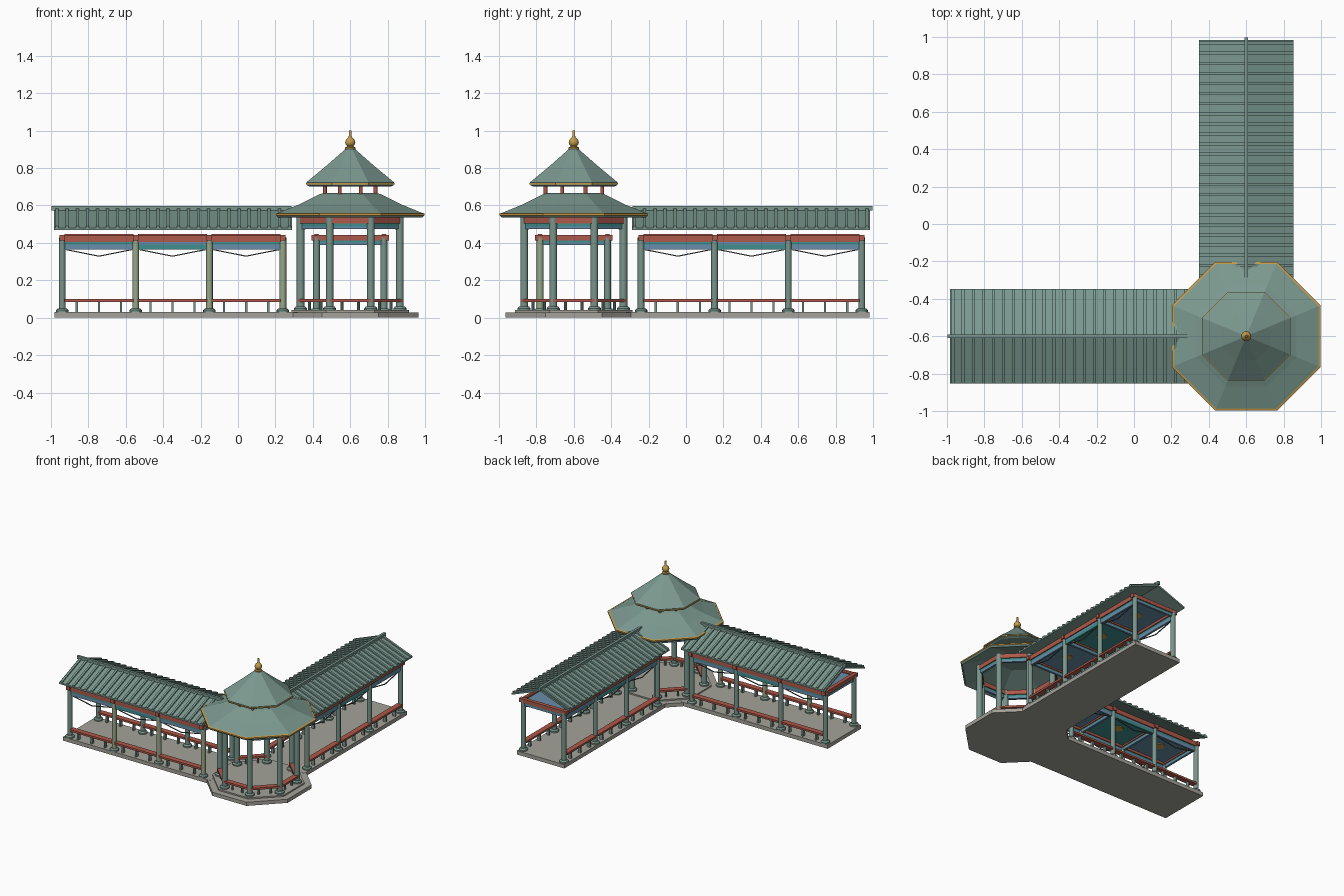
import bpy, bmesh, math
from mathutils import Vector

if "Cube" in bpy.data.objects:
    bpy.data.objects.remove(bpy.data.objects["Cube"])

CX, CY = 0.6, -0.6          # pavilion centre


def mat(name, col):
    m = bpy.data.materials.new(name)
    m.diffuse_color = (*col, 1)
    m.use_nodes = True
    m.node_tree.nodes["Principled BSDF"].inputs["Base Color"].default_value = m.diffuse_color
    return m


ROOF = mat("roof_green", (0.20, 0.32, 0.28))
POST = mat("post_green", (0.19, 0.30, 0.26))
OLIVE = mat("pale_olive", (0.31, 0.39, 0.25))
RED = mat("beam_red", (0.42, 0.10, 0.07))
STONE = mat("stone", (0.37, 0.36, 0.32))
GOLD = mat("gold", (0.55, 0.33, 0.07))
BLUE = mat("frieze_blue", (0.14, 0.27, 0.40))
TEAL = mat("frieze_teal", (0.05, 0.28, 0.27))
DARK = mat("dark_grey", (0.09, 0.11, 0.10))


def west(u, v, z):
    return Vector((u, CY + v, z))


def north(u, v, z):
    return Vector((CX - v, -u, z))


def pav(x, y, z):
    return Vector((CX + x, CY + y, z))


class Part:
    """Collects simple solids into one object."""

    def __init__(self, name, material, f=pav):
        self.name, self.mat, self.f, self.bm = name, material, f, bmesh.new()

    def loft(self, rings, cap=True):
        vr = [[self.bm.verts.new(self.f(*p)) for p in r] for r in rings]
        n = len(vr[0])
        for a, b in zip(vr, vr[1:]):
            for i in range(n):
                j = (i + 1) % n
                self.bm.faces.new((a[i], a[j], b[j], b[i]))
        if cap:
            self.bm.faces.new(vr[0])
            self.bm.faces.new(vr[-1])
        else:
            for i in range(n):
                j = (i + 1) % n
                self.bm.faces.new((vr[-1][i], vr[-1][j], vr[0][j], vr[0][i]))

    def box(self, u0, u1, v0, v1, z0, z1):
        self.loft([[(u0, v0, z), (u1, v0, z), (u1, v1, z), (u0, v1, z)] for z in (z0, z1)])

    def section(self, prof, u0, u1):
        self.loft([[(u, v, z) for v, z in prof] for u in (u0, u1)])

    def turned(self, u, v, prof, n=16, turn=0.0, cap=True):
        ang = [turn + 2 * math.pi * i / n for i in range(n)]
        self.loft([[(u + r * math.cos(a), v + r * math.sin(a), z) for a in ang] for r, z in prof], cap)

    def octagon(self, prof, cap=True):
        k = 1 / math.cos(math.pi / 8)
        self.turned(0, 0, [(a * k, z) for a, z in prof], 8, math.pi / 8, cap)

    def plank(self, p, q, w, z0, z1):
        """Upright plank between two plan points."""
        p, q = Vector(p), Vector(q)
        d = (q - p).normalized() * w / 2
        s = Vector((-d.y, d.x))
        pts = [p + s, q + s, q - s, p - s]
        self.loft([[(c.x, c.y, z) for c in pts] for z in (z0, z1)])

    def done(self, smooth=False):
        bmesh.ops.recalc_face_normals(self.bm, faces=self.bm.faces)
        me = bpy.data.meshes.new(self.name)
        self.bm.to_mesh(me)
        self.bm.free()
        me.materials.append(self.mat)
        ob = bpy.data.objects.new(self.name, me)
        bpy.context.collection.objects.link(ob)
        if smooth:
            bpy.ops.object.select_all(action='DESELECT')
            ob.select_set(True)
            bpy.context.view_layer.objects.active = ob
            bpy.ops.object.shade_smooth_by_angle(angle=math.radians(40))


COLS = [-0.94, -0.547, -0.153, 0.24]
SIDE = 0.18


def corridor(tag, f):
    def part(name, m):
        return Part(tag + "_" + name, m, f)

    # Stone floor
    p = part("floor", STONE)
    p.box(-0.98, 0.32, -0.21, 0.21, 0, 0.03)
    p.done()

    # Columns with round footings
    green, olive, foot = part("columns", POST), part("olive_columns", OLIVE), part("footings", POST)
    for i, u in enumerate(COLS):
        for v in (-SIDE, SIDE):
            pale = tag == "west" and v < 0 and i > 0
            (olive if pale else green).turned(u, v, [(0.018, 0.03), (0.018, 0.43)])
            foot.turned(u, v, [(0.033, 0.03), (0.033, 0.04), (0.024, 0.05)])
    for p in (green, olive, foot):
        if len(p.bm.verts):
            p.done(True)

    # Long beams, cross beams, friezes, hanging braces and benches
    beam, bench, legs = part("beams", RED), part("bench_seats", RED), part("bench_legs", POST)
    blue, teal = part("blue_panels", BLUE), part("teal_panels", TEAL)
    brace, gold = part("hanging_braces", DARK), part("ceiling_medallions", GOLD)
    for u in COLS:
        beam.box(u - 0.015, u + 0.015, -0.207, 0.207, 0.412, 0.442)
        teal.box(u - 0.008, u + 0.008, -0.165, 0.165, 0.402, 0.412)
        blue.box(u - 0.008, u + 0.008, -0.165, 0.165, 0.388, 0.402)
    for i, (a, b) in enumerate(zip(COLS, COLS[1:])):
        m, a2, b2 = (a + b) / 2, a + 0.012, b - 0.012
        low, high = (teal, blue) if i == 1 else (blue, teal)
        for v in (-SIDE, SIDE):
            w = 0.016
            beam.section([(v - w, 0.405), (v + w, 0.405), (v + w, 0.44), (v + w - 0.006, 0.447),
                          (v - w + 0.006, 0.447), (v - w, 0.44)], a2, b2)
            high.box(a2, b2, v - 0.008, v + 0.008, 0.391, 0.405)
            low.box(a2, b2, v - 0.008, v + 0.008, 0.366, 0.391)
            for e in (a + 0.02, b - 0.02):
                brace.loft([[(uu, v + s, zz + t) for s, t in
                             ((-0.003, 0), (0.003, 0), (0.003, 0.006), (-0.003, 0.006))]
                            for uu, zz in ((e, 0.361), (m, 0.326))])
            bench.box(a2, b2, v - 0.022, v + 0.022, 0.085, 0.1)
            for du in (-0.118, 0, 0.118):
                legs.box(m + du - 0.006, m + du + 0.006, v - 0.012, v + 0.012, 0.03, 0.085)
        # Ceiling panel of each bay
        (teal if i == 1 else blue).box(a2, b2, -0.166, 0.166, 0.424, 0.432)
        gold.turned(m, 0, [(0.04, 0.419), (0.04, 0.4245)], 8)
    for p in (beam, bench, legs, blue, teal, brace, gold):
        p.done()

    # Gable roof, raised tile rows and ridge
    p = part("roof", ROOF)
    p.section([(-0.252, 0.468), (0, 0.562), (0.252, 0.468), (0.252, 0.48), (0, 0.577), (-0.252, 0.48)],
              -0.985, 0.288)
    p.done()
    p = part("tile_rows", ROOF)
    for k in range(24):
        u = -0.967 + k * 0.054
        for s in (-1, 1):
            p.section([(s * 0.253, 0.476), (s * 0.253, 0.49), (0, 0.587), (0, 0.573)], u - 0.008, u + 0.008)
    p.done()
    p = part("ridge", ROOF)
    p.box(-0.998, 0.285, -0.01, 0.01, 0.572, 0.597)
    p.done()


corridor("west", west)
corridor("north", north)

# Pavilion stepped base
p = Part("pavilion_base", STONE)
p.octagon([(0.365, 0), (0.365, 0.029)])
p.octagon([(0.315, 0.029), (0.315, 0.04)])
p.done()

# Pavilion columns and footings
R = 0.287
corner = [(R * math.cos(math.pi * (2 * i + 1) / 8), R * math.sin(math.pi * (2 * i + 1) / 8)) for i in range(8)]
p, q = Part("pavilion_columns", POST), Part("pavilion_footings", POST)
for x, y in corner:
    p.turned(x, y, [(0.021, 0.04), (0.021, 0.545)])
    q.turned(x, y, [(0.035, 0.04), (0.035, 0.05), (0.026, 0.06)])
p.done(True)
q.done(True)

# Ring beams, friezes and benches (open towards both corridors)
beam, teal, blue = Part("ring_beams", RED), Part("ring_frieze_teal", TEAL), Part("ring_frieze_blue", BLUE)
seat, legs = Part("pavilion_benches", RED), Part("pavilion_bench_legs", POST)
for i in range(8):
    a, b = corner[i], corner[(i + 1) % 8]
    beam.plank(a, b, 0.032, 0.503, 0.538)
    teal.plank(a, b, 0.016, 0.488, 0.503)
    blue.plank(a, b, 0.016, 0.473, 0.488)
    if i not in (1, 3):
        seat.plank(a, b, 0.042, 0.085, 0.1)
        A, B = Vector(a), Vector(b)
        for t in (0.3, 0.7):
            c = A.lerp(B, t)
            legs.turned(c.x, c.y, [(0.008, 0.04), (0.008, 0.085)], 8)
for p in (beam, teal, blue, seat, legs):
    p.done()

# Two-tier octagonal roof
p = Part("lower_roof", ROOF)
p.octagon([(0.13, 0.635), (0.385, 0.535), (0.394, 0.545), (0.394, 0.556), (0.27, 0.607), (0.165, 0.66), (0.13, 0.668)])
p.done()
p = Part("upper_roof", ROOF)
p.octagon([(0.22, 0.702), (0.232, 0.708), (0.234, 0.724), (0.13, 0.81), (0.025, 0.902)])
p.done()
p = Part("eave_trim", GOLD)
p.octagon([(0.386, 0.542), (0.398, 0.546), (0.398, 0.556), (0.386, 0.56)], False)
p.octagon([(0.226, 0.711), (0.2375, 0.713), (0.2375, 0.719), (0.226, 0.723)], False)
p.done()

# Short posts carrying the upper roof
p = Part("upper_posts", RED)
for x, y in corner:
    p.turned(x * 0.51, y * 0.57, [(0.01, 0.65), (0.01, 0.706)], 10)
p.done(True)

# Finial
p = Part("finial", GOLD)
p.turned(0, 0, [(0.024, 0.895), (0.027, 0.9), (0.027, 0.91), (0.017, 0.915), (0.017, 0.919), (0.025, 0.927),
                (0.027, 0.938), (0.022, 0.953), (0.012, 0.962), (0.008, 0.968), (0.007, 0.998), (0.004, 1.002)])
p.done(True)
